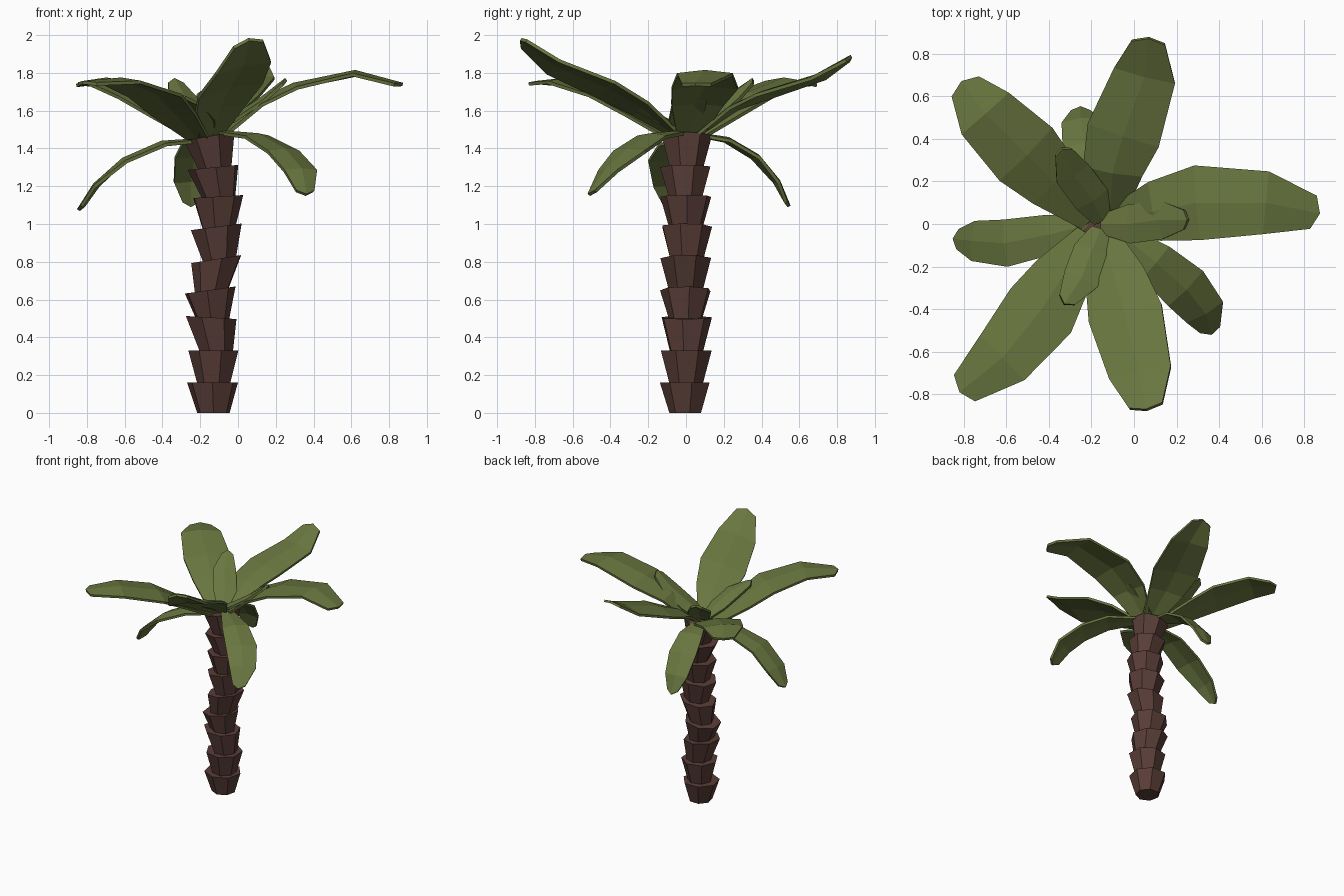
import bpy, bmesh, math
from mathutils import Vector

if "Cube" in bpy.data.objects:
    bpy.data.objects.remove(bpy.data.objects["Cube"])


def material(name, color):
    m = bpy.data.materials.new(name)
    m.diffuse_color = (*color, 1)
    m.use_nodes = True
    m.node_tree.nodes["Principled BSDF"].inputs["Base Color"].default_value = m.diffuse_color
    return m


BARK = material("bark", (0.10, 0.047, 0.038))
GREEN = material("leaf_green", (0.14, 0.18, 0.05))


def make_object(name, verts, faces, mat):
    me = bpy.data.meshes.new(name)
    me.from_pydata(verts, [], faces)
    bm = bmesh.new()
    bm.from_mesh(me)
    bmesh.ops.recalc_face_normals(bm, faces=bm.faces)
    bm.to_mesh(me)
    bm.free()
    me.materials.append(mat)
    ob = bpy.data.objects.new(name, me)
    bpy.context.collection.objects.link(ob)
    return ob


def trunk_segment(i, z0, z1, x0, x1, tilt, sides=7):
    """Flared cup, narrow below and wide above, with a tilted rim."""
    verts = []
    for z, x, r, t in ((z0, x0, 0.088, 0), (z1, x1, 0.138, tilt)):
        for k in range(sides):
            a = 2 * math.pi * (k + 0.25 + 0.3 * i) / sides
            dx = r * math.cos(a)
            verts.append((x + dx, r * math.sin(a), z + t * dx))
    faces = [(k, (k + 1) % sides, sides + (k + 1) % sides, sides + k) for k in range(sides)]
    faces += [tuple(range(sides)), tuple(range(sides, 2 * sides))]
    make_object(f"trunk_segment_{i + 1}", verts, faces, BARK)


# Trunk: rim height, rim centre x, rim tilt
rims = [(0.16, -0.135, 0), (0.33, -0.125, 0), (0.505, -0.145, -0.06), (0.65, -0.15, 0.14),
        (0.815, -0.11, 0.16), (0.985, -0.115, 0.13), (1.145, -0.11, 0.06),
        (1.30, -0.13, 0.1), (1.465, -0.15, 0.17)]
z_low, x_low = 0, -0.13
for i, (z, x, tilt) in enumerate(rims):
    trunk_segment(i, z_low, z, x_low, x, tilt)
    z_low, x_low = z - 0.015, x + 0.01


def leaf(name, path, half_width, roll, profile, camber=0.02):
    """Flat blade lofted along a path, three points across, then thickened."""
    pts = [Vector(p) for p in path]
    verts, n = [], len(pts)
    for i, p in enumerate(pts):
        tangent = pts[min(i + 1, n - 1)] - pts[max(i - 1, 0)]
        side = Vector((-tangent.y, tangent.x, 0)).normalized()
        side.z = roll
        w = half_width * profile[i]
        up = tangent.cross(side).normalized() * camber * profile[i]
        forward = tangent.normalized() * (0.03 if i == n - 1 else 0)
        verts += [p - side * w - forward, p + up, p + side * w - forward]
    faces = []
    for i in range(n - 1):
        for j in range(2):
            a = 3 * i + j
            faces.append((a, a + 1, a + 4, a + 3))
    ob = make_object(name, verts, faces, GREEN)
    solid = ob.modifiers.new("thickness", "SOLIDIFY")
    solid.thickness = 0.018
    solid.offset = 0


# Large upper leaves
large = {
    "right_leaf": ([(-0.08, 0.02, 1.47), (0.1, 0.06, 1.63), (0.3, 0.1, 1.72),
                    (0.62, 0.1, 1.79), (0.87, 0.05, 1.73)], 0),
    "back_leaf": ([(-0.11, 0.06, 1.47), (-0.1, 0.25, 1.61), (-0.05, 0.42, 1.68),
                   (0.05, 0.7, 1.77), (0.07, 0.88, 1.88)], 0),
    "back_left_leaf": ([(-0.2, 0.03, 1.45), (-0.38, 0.2, 1.58), (-0.51, 0.33, 1.67),
                        (-0.7, 0.52, 1.75), (-0.81, 0.67, 1.73)], 0),
    "front_left_leaf": ([(-0.21, -0.06, 1.45), (-0.34, -0.25, 1.58), (-0.44, -0.41, 1.68),
                         (-0.62, -0.63, 1.75), (-0.82, -0.79, 1.74)], 0),
    "front_leaf": ([(-0.14, -0.06, 1.47), (-0.09, -0.24, 1.61), (-0.04, -0.42, 1.71),
                    (0.03, -0.7, 1.83), (0.06, -0.88, 1.97)], 0.22),
}
for name, (path, roll) in large.items():
    leaf(name, path, 0.175, roll, (0.4, 0.8, 1, 0.84, 0.45))

# Drooping lower leaves
drooping = {
    "left_droop_leaf": ([(-0.2, 0.0, 1.44), (-0.4, -0.05, 1.42), (-0.6, -0.09, 1.33),
                         (-0.75, -0.08, 1.2), (-0.84, -0.07, 1.07)], 0.11),
    "front_right_droop_leaf": ([(-0.07, -0.04, 1.48), (0.1, -0.18, 1.46), (0.24, -0.3, 1.38),
                                (0.33, -0.41, 1.28), (0.36, -0.51, 1.15)], 0.115),
    "back_droop_leaf": ([(-0.17, 0.06, 1.47), (-0.2, 0.22, 1.44), (-0.23, 0.37, 1.35),
                         (-0.25, 0.48, 1.22), (-0.25, 0.54, 1.09)], 0.105),
}
for name, (path, w) in drooping.items():
    leaf(name, path, w, 0, (0.4, 0.85, 1, 0.85, 0.42), 0.015)

# Small young leaves in the middle of the crown
young = {
    "young_right_leaf": ([(-0.15, 0.0, 1.48), (-0.02, 0.0, 1.55), (0.13, 0.02, 1.65), (0.26, 0.02, 1.76)], 0.09),
    "young_back_leaf": ([(-0.15, 0.02, 1.48), (-0.2, 0.12, 1.56), (-0.29, 0.24, 1.66), (-0.34, 0.36, 1.76)], 0.085),
    "young_front_leaf": ([(-0.16, -0.03, 1.48), (-0.2, -0.13, 1.55), (-0.25, -0.26, 1.62), (-0.33, -0.38, 1.68)], 0.085),
}
for name, (path, w) in young.items():
    leaf(name, path, w, 0, (0.5, 1, 1, 0.5), 0.015)
